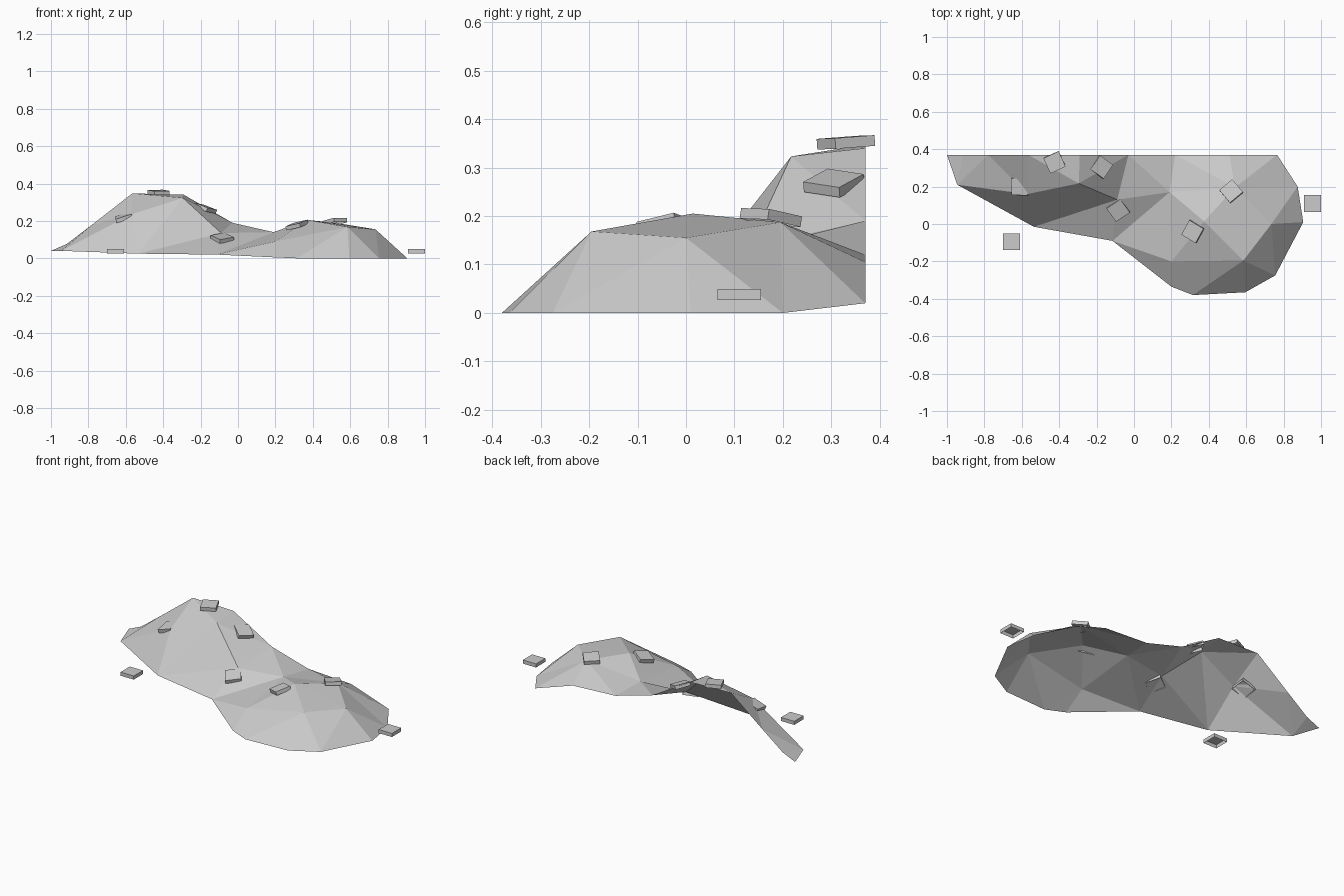
import bpy, bmesh, math
from mathutils import Vector, Matrix
from mathutils.bvhtree import BVHTree
from mathutils.geometry import delaunay_2d_cdt

if "Cube" in bpy.data.objects:
    bpy.data.objects.remove(bpy.data.objects["Cube"])

stone = bpy.data.materials.new("grey_stone")
stone.use_nodes = True
GREY = (0.6, 0.6, 0.6, 1)
stone.diffuse_color = GREY
stone.node_tree.nodes["Principled BSDF"].inputs["Base Color"].default_value = GREY


def add_object(name, bm):
    mesh = bpy.data.meshes.new(name)
    bm.to_mesh(mesh)
    mesh.materials.append(stone)
    obj = bpy.data.objects.new(name, mesh)
    bpy.context.collection.objects.link(obj)
    return obj


# Hillside outline along the ground, left to right as seen from the front
front_rim = {
    "tail": (-1, .37, .04), "toe": (-.945, .21, .04), "foot": (-.535, -.015, .025),
    "waist": (-.115, -.09, .02), "bulge_a": (.2, -.335, .005), "bulge_b": (.315, -.38, 0),
    "bulge_c": (.595, -.365, 0), "bulge_d": (.755, -.275, 0), "side_a": (.905, .01, 0),
    "side_b": (.875, .2, 0), "corner": (.765, .37, .02),
}
# Cut edge along the back, right to left
back_rim = {
    "back_a": (.51, .37, .105), "back_b": (.22, .37, .12), "back_c": (-.03, .37, .19),
    "back_d": (-.29, .37, .34), "back_e": (-.565, .37, .347), "back_f": (-.78, .37, .18),
    "back_g": (-.915, .37, .077),
}
# Peaks, ridges and hollows inside the outline
inner = {
    "peak": (-.295, .217, .323), "shoulder": (-.57, .16, .235), "hollow": (-.09, .13, .135),
    "saddle": (.19, .17, .14), "knoll": (.375, .014, .205), "east_knob": (.735, 0, .155),
    "south_knob": (.585, -.195, .168), "slope": (.2, -.2, .09), "north_knob": (.54, .195, .187),
}
ridges = ["toe shoulder", "shoulder peak", "peak hollow", "hollow waist", "foot peak",
          "foot hollow", "peak back_c", "hollow back_c", "east_knob south_knob",
          "east_knob north_knob", "south_knob slope", "slope waist", "knoll south_knob",
          "knoll saddle", "knoll north_knob", "shoulder back_f", "shoulder back_e",
          "peak back_e", "north_knob back_a", "saddle back_b"]

points = {**front_rim, **back_rim, **inner}
names = list(points)
coords = [Vector(p) for p in points.values()]
rim = list(range(len(front_rim) + len(back_rim)))
edges = [tuple(names.index(n) for n in r.split()) for r in ridges]
flat, _, tris, origin, _, _ = delaunay_2d_cdt(
    [c.xy for c in coords], edges, [rim], 1, 1e-5)

# Hillside shell
bm = bmesh.new()
verts = []
for co, src in zip(flat, origin):
    z = coords[src[0]].z if src else 0.1
    verts.append(bm.verts.new((co.x, co.y, z)))
for tri in tris:
    bm.faces.new([verts[i] for i in tri])
bm.normal_update()
for f in bm.faces:
    if f.normal.z < 0:
        f.normal_flip()
tree = BVHTree.FromBMesh(bm)
add_object("hillside", bm)
bm.free()


# Loose slabs, open underneath, leaning partway with the slope
def add_slab(name, place, turn):
    hit = tree.ray_cast(Vector((place[0], place[1], 1)), Vector((0, 0, -1)))
    up = Vector((0, 0, 1))
    if hit[0]:
        up = (hit[1] * (1 if hit[1].z > 0 else -1) + up * 0.6).normalized()
    lean = up.to_track_quat('Z', 'Y').to_matrix().to_4x4()
    tilt = Vector((0, 0, 1)).rotation_difference(up).to_matrix().to_4x4() if hit[0] else Matrix()
    slab = bmesh.new()
    bmesh.ops.create_cube(slab, size=1)
    bottom = [f for f in slab.faces if f.normal.z < -0.5]
    bmesh.ops.delete(slab, geom=bottom, context='FACES_ONLY')
    slab.transform(Matrix.Translation(place) @ tilt
                   @ Matrix.Rotation(math.radians(turn), 4, 'Z')
                   @ Matrix.Diagonal((.09, .09, .022, 1)))
    add_object(name, slab)
    slab.free()


slabs = [
    ((-.655, -.095, .038), 0), ((.955, .11, .038), 0), ((-.425, .33, .352), 25),
    ((-.175, .305, .268), -35), ((-.61, .2, .22), 0), ((-.085, .075, .108), 35),
    ((.315, -.04, .178), -30), ((.52, .175, .197), 40),
]
for i, (place, turn) in enumerate(slabs):
    add_slab(f"slab_{i + 1}", place, turn)
